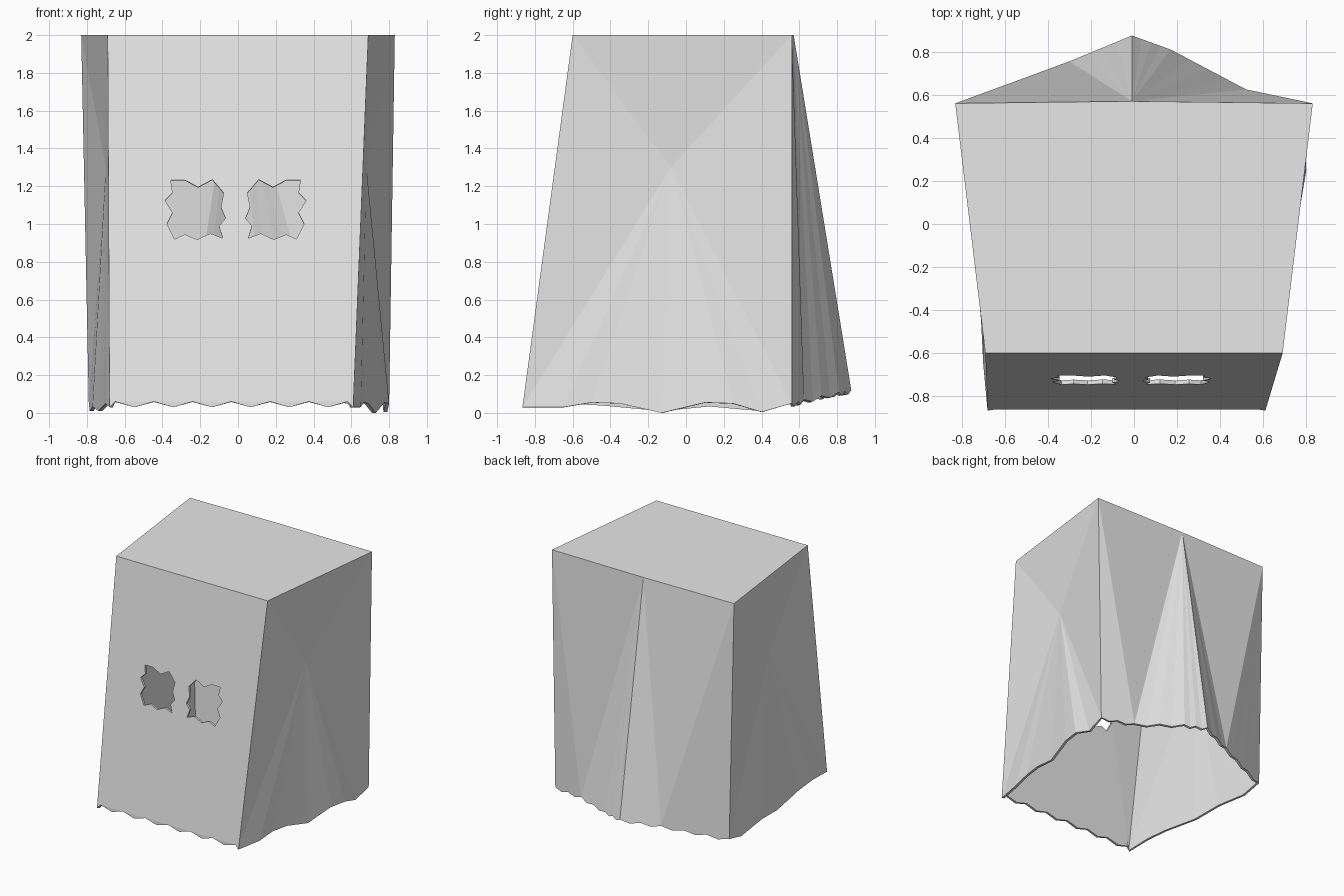
import bpy
import bmesh
from mathutils import Vector

cube = bpy.data.objects.get("Cube")
if cube:
    bpy.data.objects.remove(cube, do_unlink=True)

paper = bpy.data.materials.new("grey paper")
paper.use_nodes = True
grey = (0.8, 0.8, 0.8, 1)
paper.diffuse_color = grey
paper.node_tree.nodes["Principled BSDF"].inputs["Base Color"].default_value = grey

HEIGHT = 2.0
EYE_MIRROR = -0.013


def front_point(x, z):
    """Point on the sloping front panel."""
    return Vector((x, -0.6 - 0.135 * (HEIGHT - z), z))


def jagged(corners, steps, depth):
    """Torn edge: subdivide a path and lower every second point."""
    points = []
    for a, b in zip(corners, corners[1:]):
        for i in range(steps):
            p = a.lerp(b, i / steps)
            if i % 2:
                p.z -= depth
            points.append(p)
    return points + [corners[-1]]


bm = bmesh.new()


def face(*points):
    bm.faces.new([bm.verts.new(p) for p in points])


def fan(tip, path):
    for a, b in zip(path, path[1:]):
        face(tip, a, b)


def loop_edges(points):
    verts = [bm.verts.new(p) for p in points]
    return [bm.edges.new((v, verts[i - 1])) for i, v in enumerate(verts)]


# Corners of the bag
front_r, front_l = front_point(-0.69, HEIGHT), front_point(0.69, HEIGHT)
back_r, back_l = Vector((-0.83, 0.56, HEIGHT)), Vector((0.83, 0.56, HEIGHT))
back_mid = Vector((-0.01, 0.57, HEIGHT))
hem_r, hem_l = front_point(-0.68, 0.03), front_point(0.61, 0.03)
heel_r, heel_l = Vector((-0.79, 0.565, 0.05)), Vector((0.8, 0.56, 0.05))

# Front panel with two torn eye holes
inner_r, inner_l = front_point(-0.65, 0.06), front_point(0.58, 0.06)
hem = [hem_r] + jagged([inner_r, inner_l], 12, 0.03) + [hem_l]
eye = [(.11, 1.235), (.185, 1.195), (.255, 1.232), (.33, 1.232), (.32, 1.165),
       (.36, 1.125), (.32, 1.06), (.35, 1.0), (.31, .92), (.255, .945),
       (.19, .918), (.12, .95), (.055, .925), (.075, .99), (.04, 1.03),
       (.065, 1.09), (.05, 1.165)]
edges = loop_edges([front_r] + hem + [front_l])
edges += loop_edges([front_point(x, z) for x, z in eye])
edges += loop_edges([front_point(2 * EYE_MIRROR - x, z) for x, z in eye])
bmesh.ops.triangle_fill(bm, edges=edges, use_beauty=True)

# Top
face(front_r, front_l, back_l, back_mid, back_r)

# Creased sides, fanned from a dent
left_hem = [(0.65, -0.65, 0.03), (0.665, -0.5, 0.055), (0.69, -0.35, 0.05),
            (0.73, -0.13, 0.0), (0.775, 0.1, 0.055), (0.8, 0.25, 0.05), (0.79, 0.4, 0.005)]
right_hem = [(-0.70, -0.65, 0.05), (-0.71, -0.45, 0.04), (-0.74, -0.13, 0.01),
             (-0.77, 0.12, 0.035), (-0.785, 0.4, 0.01)]
for dent_x, top_f, top_b, low_f, low_b, path in (
        (0.68, front_l, back_l, hem_l, heel_l, left_hem),
        (-0.70, front_r, back_r, hem_r, heel_r, right_hem)):
    dent = Vector((dent_x, -0.08, 1.3))
    fan(dent, [low_b, top_b, top_f, low_f] + [Vector(p) for p in path] + [low_b])

# Back, folded out to a central ridge
ridge = Vector((-0.01, 0.875, 0.12))
fold_l, fold_l2 = Vector((0.52, 0.625, 0.07)), Vector((0.17, 0.81, 0.11))
fold_r = Vector((-0.3, 0.755, 0.1))
fan(back_l, jagged([heel_l, fold_l], 4, 0.02))
face(back_l, fold_l, back_mid)
fan(back_mid, jagged([fold_l, fold_l2, ridge, fold_r], 4, 0.02))
face(back_r, back_mid, fold_r)
fan(back_r, jagged([fold_r, heel_r], 6, 0.02))

bmesh.ops.remove_doubles(bm, verts=bm.verts, dist=0.0005)
bmesh.ops.recalc_face_normals(bm, faces=bm.faces)
top = max(bm.faces, key=lambda f: f.calc_center_median().z)
if top.normal.z < 0:
    bmesh.ops.reverse_faces(bm, faces=bm.faces)

mesh = bpy.data.meshes.new("paper_bag")
bm.to_mesh(mesh)
bm.free()
mesh.materials.append(paper)
bag = bpy.data.objects.new("paper_bag", mesh)
bpy.context.collection.objects.link(bag)

# Paper thickness, inwards
shell = bag.modifiers.new("thickness", 'SOLIDIFY')
shell.thickness = 0.02
shell.offset = -1
